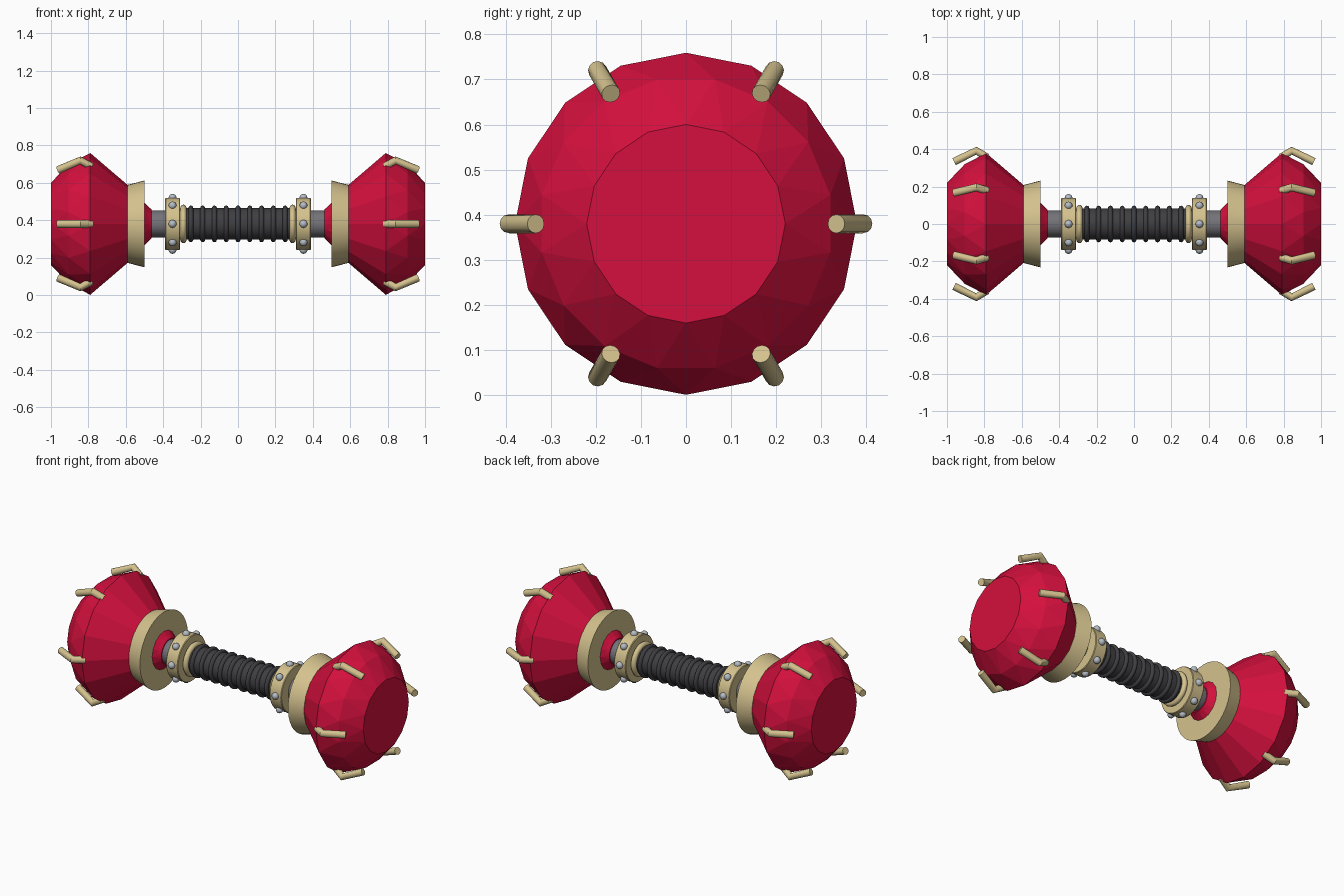
import bpy, bmesh, math
from mathutils import Vector

cube = bpy.data.objects.get("Cube")
if cube:
    bpy.data.objects.remove(cube)

AXIS_Z = 0.38


def material(name, rgb, rough=0.5):
    m = bpy.data.materials.new(name)
    m.use_nodes = True
    m.diffuse_color = (*rgb, 1)
    bsdf = m.node_tree.nodes["Principled BSDF"]
    bsdf.inputs["Base Color"].default_value = (*rgb, 1)
    bsdf.inputs["Roughness"].default_value = rough
    return m


RED = material("ruby red", (0.66, 0.005, 0.047))
GOLD = material("pale gold", (0.66, 0.54, 0.27))
DARK = material("dark grip", (0.05, 0.05, 0.056))
GREY = material("steel grey", (0.17, 0.17, 0.19))
SILVER = material("silver", (0.46, 0.50, 0.56))


def finish(name, bm, mat, smooth=True):
    bmesh.ops.recalc_face_normals(bm, faces=bm.faces[:])
    mesh = bpy.data.meshes.new(name)
    bm.to_mesh(mesh)
    bm.free()
    mesh.materials.append(mat)
    ob = bpy.data.objects.new(name, mesh)
    ob.location.z = AXIS_Z
    bpy.context.collection.objects.link(ob)
    if smooth:
        bpy.ops.object.select_all(action="DESELECT")
        ob.select_set(True)
        bpy.context.view_layer.objects.active = ob
        bpy.ops.object.shade_smooth_by_angle(angle=math.radians(35))
    return ob


def radial(x, r, angle):
    return Vector((x, r * math.sin(angle), r * math.cos(angle)))


def ring(bm, x, r, n, turn=0.0):
    return [bm.verts.new(radial(x, r, 2 * math.pi * (i + turn) / n)) for i in range(n)]


def lathe(name, profile, mat, n=40):
    """Closed solid turned about the x axis from (x, radius) pairs."""
    bm = bmesh.new()
    rings = [ring(bm, x, r, n) for x, r in profile]
    for a, b in zip(rings, rings[1:]):
        for i in range(n):
            j = (i + 1) % n
            bm.faces.new((a[i], a[j], b[j], b[i]))
    bm.faces.new(rings[0])
    bm.faces.new(rings[-1])
    return finish(name, bm, mat)


def gem(name, s):
    """Faceted head: straight cone inside, staggered facets outside."""
    n = 16
    bm = bmesh.new()
    neck = ring(bm, s * 0.465, 0.078, n)
    waist = ring(bm, s * 0.59, 0.208, n)
    girdle = ring(bm, s * 0.79, 0.379, n)
    crown = ring(bm, s * 0.905, 0.326, n, 0.5)
    table = ring(bm, s * 1.0, 0.22, n)
    for i in range(n):
        j = (i + 1) % n
        for a, b in ((neck, waist), (waist, girdle)):
            bm.faces.new((a[i], a[j], b[j], b[i]))
        for edge in (girdle, table):
            bm.faces.new((edge[i], edge[j], crown[i]))
            bm.faces.new((edge[j], crown[j], crown[i]))
    bm.faces.new(neck)
    bm.faces.new(table)
    finish(name, bm, RED, smooth=False)


def claws(name, s):
    """Six bent round pegs gripping the head."""
    curve = bpy.data.curves.new(name, "CURVE")
    curve.dimensions = "3D"
    curve.bevel_depth = 0.021
    curve.bevel_resolution = 4
    curve.use_fill_caps = True
    for k in range(6):
        angle = math.radians(30 + 60 * k)
        path = [(0.962, 0.333), (0.843, 0.392), (0.785, 0.355)]
        spline = curve.splines.new("POLY")
        spline.points.add(len(path) - 1)
        for point, (x, r) in zip(spline.points, path):
            point.co = (*radial(s * x, r, angle), 1)
    curve.materials.append(GOLD)
    ob = bpy.data.objects.new(name, curve)
    ob.location.z = AXIS_Z
    bpy.context.collection.objects.link(ob)
    bpy.ops.object.select_all(action="DESELECT")
    ob.select_set(True)
    bpy.context.view_layer.objects.active = ob
    bpy.ops.object.convert(target="MESH")
    bpy.ops.object.shade_smooth_by_angle(angle=math.radians(35))


def studs(name, s):
    bm = bmesh.new()
    for k in range(8):
        made = bmesh.ops.create_uvsphere(bm, u_segments=16, v_segments=10, radius=0.021)
        bmesh.ops.translate(bm, verts=made["verts"],
                            vec=radial(s * 0.35, 0.139, k * math.pi / 4))
    finish(name, bm, SILVER)


def bead(x, base, height, half):
    """Rounded ridge profile centred on x."""
    steps = [math.pi * i / 8 for i in range(9)]
    return [(x - half * math.cos(t), base + height * math.sin(t)) for t in steps]


# Handle: steel rod and ridged grip
lathe("handle_rod", [(-0.48, 0.072), (0.48, 0.072)], GREY)
grip = [(-0.29, 0.084)]
for i in range(-4, 5):
    grip += bead(i * 0.063, 0.084, 0.014, 0.013)
grip.append((0.29, 0.084))
lathe("handle_grip", grip, DARK)

# Matching fittings at both ends
for side, s in (("left", 1), ("right", -1)):
    gem(side + "_head", s)
    claws(side + "_claws", s)
    lathe(side + "_head_collar", [(s * 0.5, 0.232), (s * 0.592, 0.208)], GOLD, 48)
    # Red core showing through the collar
    lathe(side + "_head_core", [(s * 0.463, 0.078), (s * 0.502, 0.112)], RED, 32)
    lathe(side + "_grip_collar", [(s * 0.31, 0.136), (s * 0.314, 0.139),
                                  (s * 0.386, 0.139), (s * 0.39, 0.136)], GOLD)
    lathe(side + "_grip_ring", bead(s * 0.292, 0.082, 0.021, 0.017), GOLD)
    studs(side + "_studs", s)
